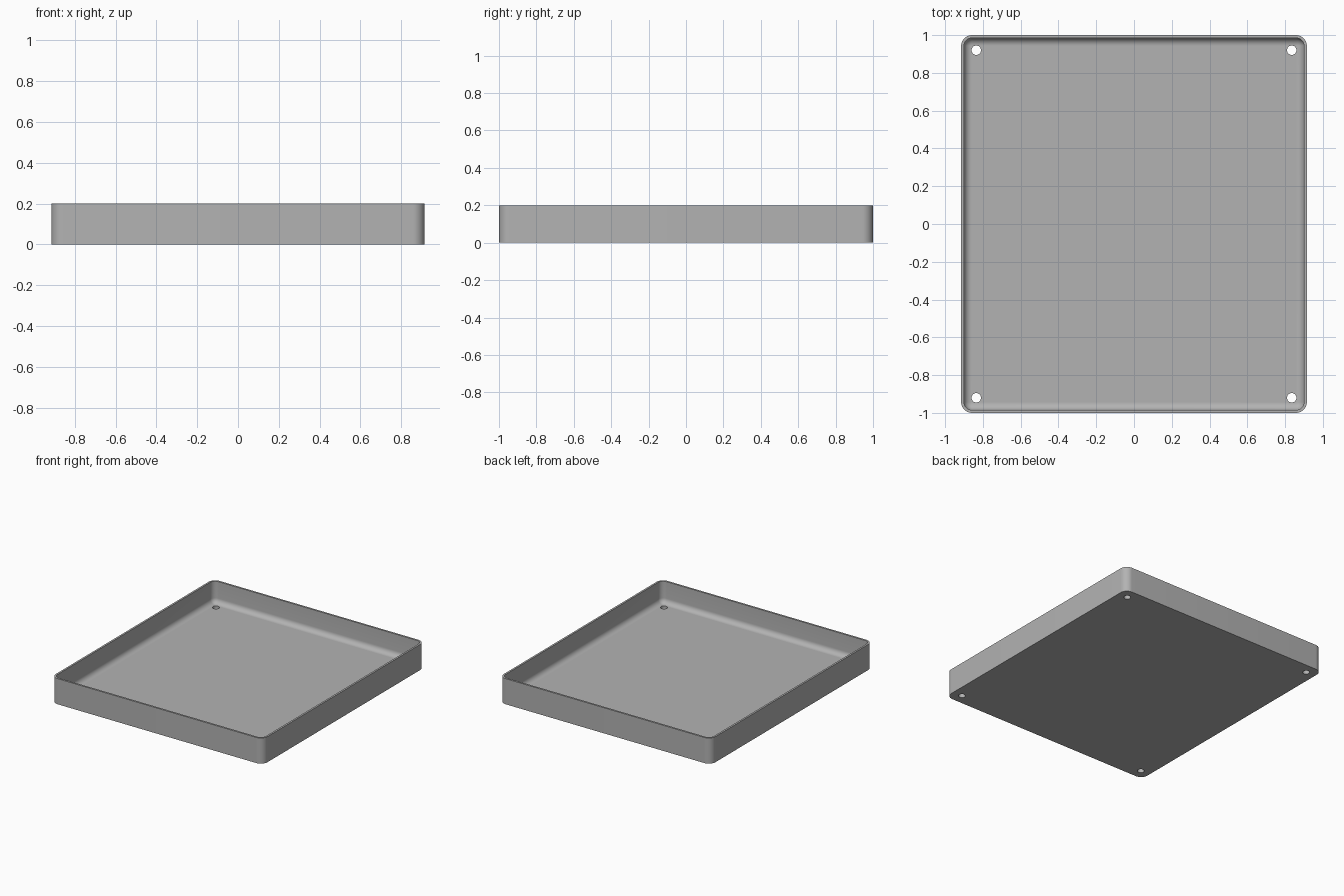
import bpy
import bmesh
from math import sin, cos, pi, radians

HALF_X, HALF_Y, HEIGHT = 0.915, 1.0, 0.2
WALL, FLOOR, CORNER, FILLET = 0.015, 0.03, 0.057, 0.04
HOLE_X, HOLE_Y, HOLE_R = 0.835, 0.92, 0.025

old = bpy.data.objects.get("Cube")
if old:
    bpy.data.objects.remove(old, do_unlink=True)

grey = bpy.data.materials.new("mid grey")
grey.use_nodes = True
grey.diffuse_color = (0.45, 0.45, 0.45, 1)
grey.node_tree.nodes["Principled BSDF"].inputs["Base Color"].default_value = (0.45, 0.45, 0.45, 1)


def rounded_ring(bm, inset, z, steps=12):
    """Rounded rectangle of vertices, inset from the outer outline."""
    r = CORNER - inset
    cx, cy = HALF_X - CORNER, HALF_Y - CORNER
    verts = []
    for q, (sx, sy) in enumerate([(1, 1), (-1, 1), (-1, -1), (1, -1)]):
        for i in range(steps + 1):
            a = (q + i / steps) * pi / 2
            verts.append(bm.verts.new((sx * cx + r * cos(a), sy * cy + r * sin(a), z)))
    return verts


# Tray: outer wall, flat rim, inner wall, rounded floor edge, floor
bm = bmesh.new()
section = [(0, 0), (0, HEIGHT), (WALL, HEIGHT)]
for i in range(9):
    a = i / 8 * pi / 2
    section.append((WALL + FILLET * (1 - cos(a)), FLOOR + FILLET * (1 - sin(a))))
rings = [rounded_ring(bm, inset, z) for inset, z in section]
for lower, upper in zip(rings, rings[1:]):
    for i in range(len(lower)):
        j = (i + 1) % len(lower)
        bm.faces.new((lower[i], lower[j], upper[j], upper[i]))
bm.faces.new(rings[0][::-1])
bm.faces.new(rings[-1])
bmesh.ops.recalc_face_normals(bm, faces=bm.faces)
mesh = bpy.data.meshes.new("tray")
bm.to_mesh(mesh)
bm.free()
mesh.materials.append(grey)
tray = bpy.data.objects.new("tray", mesh)
bpy.context.collection.objects.link(tray)

# Screw holes through the floor corners
bpy.context.view_layer.objects.active = tray
for sx in (-1, 1):
    for sy in (-1, 1):
        bpy.ops.mesh.primitive_cylinder_add(vertices=32, radius=HOLE_R, depth=0.2,
                                            location=(sx * HOLE_X, sy * HOLE_Y, 0))
        cutter = bpy.context.object
        cutter.name = "hole_cutter"
        cutter.hide_render = True
        cutter.data.materials.append(grey)
        bpy.context.view_layer.objects.active = tray
        cut = tray.modifiers.new("screw_hole", 'BOOLEAN')
        cut.operation, cut.solver, cut.object = 'DIFFERENCE', 'EXACT', cutter
        bpy.ops.object.modifier_apply(modifier=cut.name)
        bpy.data.objects.remove(cutter, do_unlink=True)

# Smooth curves, sharp edges
bpy.ops.object.select_all(action='DESELECT')
tray.select_set(True)
bpy.context.view_layer.objects.active = tray
bpy.ops.object.shade_smooth_by_angle(angle=radians(30))
